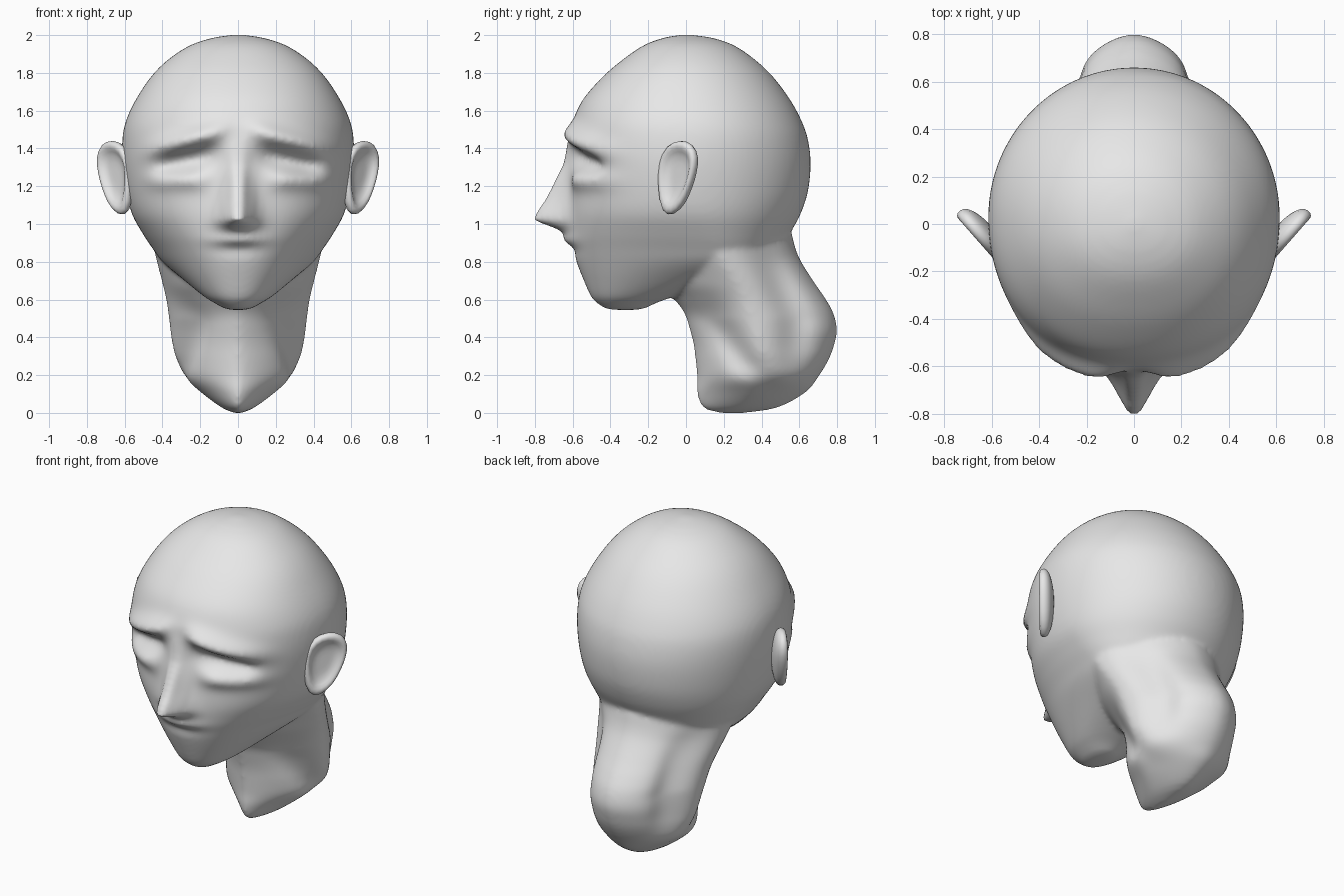
import bpy, bmesh, math
from mathutils import Vector

cube = bpy.data.objects.get("Cube")
if cube:
    bpy.data.objects.remove(cube, do_unlink=True)

clay = bpy.data.materials.new("plain grey")
clay.use_nodes = True
clay.diffuse_color = (0.8, 0.8, 0.8, 1)
clay.node_tree.nodes["Principled BSDF"].inputs["Base Color"].default_value = (0.8, 0.8, 0.8, 1)


def make_object(name, bm):
    bmesh.ops.recalc_face_normals(bm, faces=bm.faces)
    for face in bm.faces:
        face.smooth = True
    mesh = bpy.data.meshes.new(name)
    bm.to_mesh(mesh)
    bm.free()
    mesh.materials.append(clay)
    obj = bpy.data.objects.new(name, mesh)
    bpy.context.collection.objects.link(obj)
    return obj


def bump(d, size, power=2):
    return math.exp(-abs(d / size) ** power)


def lerp_table(table, t):
    if t <= table[0][0] or t >= table[-1][0]:
        return 0
    for (a, va), (b, vb) in zip(table, table[1:]):
        if t <= b:
            return va + (vb - va) * (t - a) / (b - a)


def spline(rows, steps):
    """Smoothly subdivide a list of section rows."""
    out = []
    for i in range(len(rows) - 1):
        quad = [rows[max(0, min(len(rows) - 1, i + k))] for k in (-1, 0, 1, 2)]
        for s in range(steps):
            t = s / steps
            out.append([0.5 * (2 * b + (c - a) * t + (2 * a - 5 * b + 4 * c - d) * t * t
                               + (3 * b - a - 3 * c + d) * t ** 3)
                        for a, b, c, d in zip(*quad)])
    out.append(rows[-1])
    return out


def skin(bm, rings):
    rings = [[bm.verts.new(p) for p in ring] for ring in rings]
    n = len(rings[0])
    for lo, hi in zip(rings, rings[1:]):
        for i in range(n):
            j = (i + 1) % n
            bm.faces.new((lo[i], lo[j], hi[j], hi[i]))
    bm.faces.new(rings[0][::-1])
    bm.faces.new(rings[-1])


def loft(bm, rows, front_power, back_power, warp, sides=96):
    """Stack horizontal sections: height, front y, back y, half width, widest y."""
    rings = []
    for z, front, back, width, mid in spline(rows, 8):
        ring = []
        for i in range(sides):
            a = 2 * math.pi * (i + 0.5) / sides
            c, s = math.cos(a), math.sin(a)
            p = front_power if s < 0 else back_power
            x = math.copysign(abs(c) ** p, c) * width
            depth = mid - front if s < 0 else back - mid
            y = mid + math.copysign(abs(s) ** p, s) * depth
            ring.append(warp(x, y, z))
        rings.append(ring)
    skin(bm, rings)


NOSE = [(0.94, 0), (0.975, 0.07), (1.02, 0.2), (1.06, 0.185), (1.13, 0.14),
        (1.25, 0.08), (1.32, 0.04), (1.40, 0.02), (1.48, 0)]


# Brows, sockets, eyes, nose and lips pushed out of the face
def face_features(x, y, z):
    if y > -0.1:
        return x, y, z
    ax = abs(x)
    out = 0.062 * bump(z - 1.485 + 0.27 * (ax - 0.12), 0.055) * bump(ax - 0.28, 0.21, 4)
    out -= 0.065 * bump(z - 1.35 + 0.22 * (ax - 0.2), 0.06) * bump(ax - 0.27, 0.16, 4)
    out += 0.04 * bump(z - 1.235, 0.05) * bump(ax - 0.33, 0.16, 4)
    out += lerp_table(NOSE, z) * bump(x, 0.055 + 0.12 * max(0, 1.3 - z))
    out += 0.042 * bump(z - 0.92, 0.03) * bump(x, 0.13)
    out -= 0.012 * bump(z - 0.86, 0.025) * bump(x, 0.12)
    return x, y - out, z


# Hollows between throat, side muscles and the nape swelling
def neck_hollows(x, y, z):
    throat_line = 0.12 + 0.8 * max(0, 0.5 - z)
    nape_line = 0.59 - 0.45 * max(0, z - 0.5)
    depth = 0.15 * bump(y - throat_line, 0.1) * bump(z - 0.36, 0.22, 4)
    depth += 0.18 * bump(y - nape_line, 0.1) * bump(z - 0.55, 0.3, 4)
    return x * (1 - depth), y, z


head_rows = [
    (0.545, -0.36, -0.28, 0.03, -0.32),
    (0.553, -0.425, -0.22, 0.07, -0.31),
    (0.585, -0.475, -0.15, 0.13, -0.28),
    (0.62, -0.505, -0.05, 0.185, -0.23),
    (0.71, -0.545, 0.22, 0.295, -0.06),
    (0.80, -0.58, 0.42, 0.40, 0.12),
    (0.87, -0.60, 0.50, 0.452, 0.13),
    (0.95, -0.615, 0.55, 0.505, 0.10),
    (1.05, -0.62, 0.605, 0.56, 0.06),
    (1.17, -0.615, 0.645, 0.592, 0.04),
    (1.32, -0.615, 0.66, 0.612, 0.03),
    (1.45, -0.615, 0.645, 0.612, 0.03),
    (1.55, -0.595, 0.61, 0.592, 0.02),
    (1.66, -0.545, 0.55, 0.54, 0.01),
    (1.78, -0.44, 0.46, 0.46, 0),
    (1.87, -0.335, 0.365, 0.37, 0),
    (1.945, -0.225, 0.255, 0.255, 0),
    (1.985, -0.12, 0.14, 0.135, 0),
    (2.002, -0.02, 0.02, 0.02, 0),
]
neck_rows = [
    (0, 0.17, 0.32, 0.02, 0.25),
    (0.03, 0.085, 0.49, 0.09, 0.29),
    (0.11, 0.058, 0.635, 0.20, 0.34),
    (0.19, 0.058, 0.70, 0.305, 0.37),
    (0.28, 0.05, 0.755, 0.34, 0.38),
    (0.36, 0.04, 0.785, 0.352, 0.38),
    (0.44, 0.02, 0.80, 0.36, 0.37),
    (0.53, -0.01, 0.78, 0.37, 0.34),
    (0.61, -0.07, 0.735, 0.383, 0.31),
    (0.69, -0.14, 0.68, 0.402, 0.27),
    (0.80, -0.16, 0.61, 0.43, 0.20),
    (0.87, -0.14, 0.58, 0.443, 0.17),
    (0.96, -0.10, 0.555, 0.435, 0.15),
    (1.06, -0.04, 0.50, 0.38, 0.15),
]

# Head and neck blended into one skin
bm = bmesh.new()
loft(bm, head_rows, 0.94, 1.0, face_features)
loft(bm, neck_rows, 1.35, 1.15, neck_hollows)
head = make_object("head_and_neck", bm)
blend = head.modifiers.new("blend", 'REMESH')
blend.mode = 'VOXEL'
blend.voxel_size = 0.016
blend.use_smooth_shade = True
soften = head.modifiers.new("soften", 'SMOOTH')
soften.factor = 0.5
soften.iterations = 7

# Ears: a tilted leaf with a raised rim, a hollow and a root swelling behind
outline = [(0.55, 1.45), (0.86, 1.43), (1.0, 1.36), (0.94, 1.27), (0.82, 1.19), (0.64, 1.10),
           (0.36, 1.04), (0.10, 1.05), (0.0, 1.18), (0.0, 1.33), (0.22, 1.42)]
root, tip = Vector((0.56, -0.14, 0)), Vector((0.74, 0.065, 0))
along = tip - root
outward = Vector((along.y, -along.x, 0)).normalized()
layers = [(0.1, 0.0), (0.6, 0.0), (0.76, 0.03), (0.95, 0.03),
          (1.02, 0.0), (0.9, -0.03), (0.5, -0.05), (0.1, -0.055)]
bm = bmesh.new()
rings = []
for scale, offset in layers:
    rings.append([root + along * (0.48 + (u - 0.48) * scale) + outward * offset
                  + Vector((0, 0, 1.26 + (z - 1.26) * scale)) for u, z in outline])
skin(bm, rings)
ears = make_object("ears", bm)
ears.modifiers.new("both_sides", 'MIRROR').use_axis = (True, False, False)
rounding = ears.modifiers.new("rounding", 'SUBSURF')
rounding.levels = rounding.render_levels = 1
